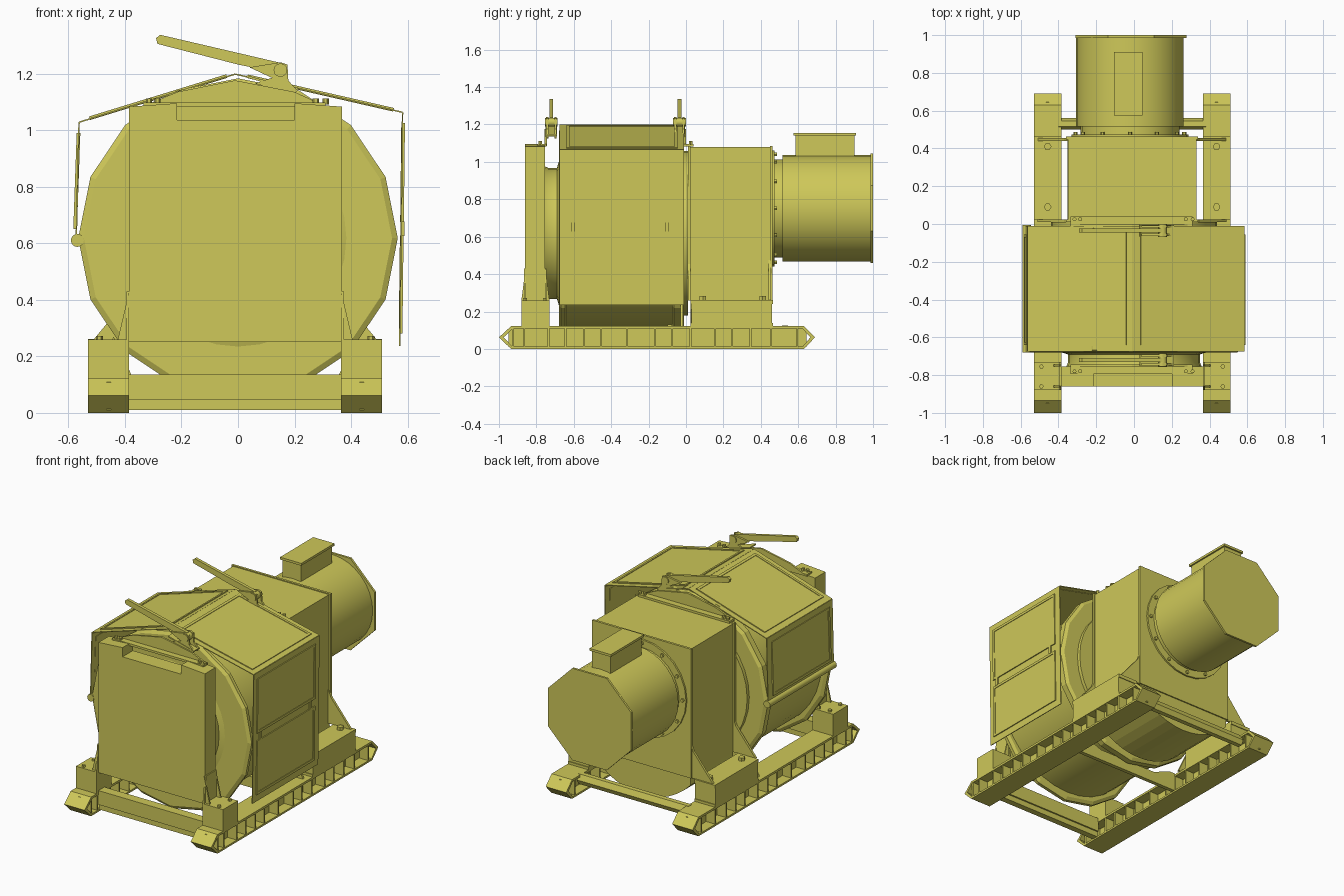
import bpy, bmesh, math
from mathutils import Vector

if "Cube" in bpy.data.objects:
    bpy.data.objects.remove(bpy.data.objects["Cube"])

paint = bpy.data.materials.new("yellow_paint")
paint.diffuse_color = (0.62, 0.58, 0.10, 1)
paint.use_nodes = True
paint.node_tree.nodes["Principled BSDF"].inputs["Base Color"].default_value = paint.diffuse_color


def finish(name, bm, smooth=False):
    bmesh.ops.recalc_face_normals(bm, faces=bm.faces)
    me = bpy.data.meshes.new(name)
    bm.to_mesh(me)
    bm.free()
    ob = bpy.data.objects.new(name, me)
    bpy.context.collection.objects.link(ob)
    me.materials.append(paint)
    if smooth:
        bpy.ops.object.select_all(action='DESELECT')
        ob.select_set(True)
        bpy.context.view_layer.objects.active = ob
        bpy.ops.object.shade_smooth_by_angle(angle=math.radians(40))
    return ob


def prism(name, pts, a, b, axis='y', smooth=False):
    """Extrude an outline from a to b. axis y: pts are (x,z); x: (y,z); z: (x,y)."""
    def at(p, t):
        return {'y': (p[0], t, p[1]), 'x': (t, p[0], p[1]), 'z': (p[0], p[1], t)}[axis]
    bm = bmesh.new()
    lo = [bm.verts.new(at(p, a)) for p in pts]
    hi = [bm.verts.new(at(p, b)) for p in pts]
    n = len(pts)
    bm.faces.new(lo)
    bm.faces.new(hi)
    for i in range(n):
        bm.faces.new((lo[i], lo[(i + 1) % n], hi[(i + 1) % n], hi[i]))
    return finish(name, bm, smooth)


def box(name, x0, x1, y0, y1, z0, z1):
    return prism(name, [(x0, z0), (x1, z0), (x1, z1), (x0, z1)], y0, y1)


def lathe(name, profile, cx, cz, n, smooth=False, turn=0.0):
    """Revolve (radius, y) pairs about a y axis and cap both ends."""
    bm = bmesh.new()
    rings = []
    for r, y in profile:
        angles = [turn + 2 * math.pi * i / n for i in range(n)]
        rings.append([bm.verts.new((cx + r * math.cos(t), y, cz + r * math.sin(t))) for t in angles])
    for A, B in zip(rings, rings[1:]):
        for i in range(n):
            j = (i + 1) % n
            bm.faces.new((A[i], A[j], B[j], B[i]))
    bm.faces.new(rings[0])
    bm.faces.new(rings[-1])
    return finish(name, bm, smooth)


def bolt(name, x, y, z, r=0.014, h=0.02):
    pts = [(x + r * math.cos(k * math.pi / 3), y + r * math.sin(k * math.pi / 3)) for k in range(6)]
    prism(name, pts, z, z + h, 'z')


def strip(name, p, q, y0, y1, t):
    """Thin slab along the segment p-q in the xz plane."""
    p, q = Vector(p), Vector(q)
    d = (q - p).normalized()
    n = Vector((-d.y, d.x)) * t / 2
    prism(name, [p - n, q - n, q + n, p + n], y0, y1)


def panel(name, p, q, y0, y1, w=0.016):
    """Door panel with a raised border."""
    p, q = Vector(p), Vector(q)
    d = (q - p).normalized() * w
    strip(name, p, q, y0, y1, 0.006)
    for k, (a, b, u, v) in enumerate([(p, q, y0, y0 + w), (p, q, y1 - w, y1),
                                      (p, p + d, y0, y1), (q - d, q, y0, y1)]):
        strip(f"{name}_border_{k}", a, b, u, v, 0.013)


CX = -0.01

# Skids: pointed hollow beam with web and ribs
outer = [(-1, .062), (-.935, .122), (.63, .122), (.69, .062), (.63, 0), (-.935, 0)]
inner = [(-.975, .062), (-.928, .108), (.623, .108), (.665, .062), (.623, .012), (-.928, .012)]
for s, side in ((-1, "left"), (1, "right")):
    xa, xb = sorted((CX + s * .375, CX + s * .52))
    bm = bmesh.new()
    R = [[bm.verts.new((x, y, z)) for y, z in o] for x in (xa, xb) for o in (outer, inner)]
    for A, B in ((0, 1), (2, 3), (0, 2), (1, 3)):
        for i in range(6):
            j = (i + 1) % 6
            bm.faces.new((R[A][i], R[A][j], R[B][j], R[B][i]))
    finish(f"skid_{side}", bm)
    box(f"skid_web_{side}", CX + s * .44, CX + s * .455, -.95, .645, .01, .11)
    for k, y in enumerate((-.93, -.87, -.74, -.65, -.55, -.46, -.32, -.17, -.08, .02, .15, .24, .34, .45, .59)):
        box(f"skid_rib_{side}_{k}", xa + .003, xb - .003, y, y + .01, .01, .11)

    # Feet, bolts and gussets
    box(f"front_foot_{side}", xa, xb, -.88, -.73, .12, .26)
    box(f"rear_foot_{side}", xa, xb, .03, .46, .12, .24)
    box(f"rear_foot_top_{side}", xa, xb, .025, .465, .24, .262)
    box(f"rear_foot_base_{side}", xa, xb, .025, .465, .12, .138)
    for y in (.09, .41):
        bolt(f"rear_foot_bolt_{side}", CX + s * .447, y, .262, .02)
    for y in (-.86, -.755):
        bolt(f"front_foot_bolt_{side}", CX + s * .48, y, .26, .012, .012)
    tri = [(CX + s * .33, .5), (CX + s * .36, .43), (CX + s * .5, .26), (CX + s * .33, .26)]
    for y in (.01, .44):
        prism(f"rear_gusset_{side}", tri, y, y + .015)
    gus = [(-.88, .26), (-.858, .43), (-.752, .43), (-.73, .26)]
    prism(f"front_gusset_web_{side}", gus, CX + s * .375, CX + s * .385, 'x')
    tri = [(CX + s * .375, .43), (CX + s * .415, .26), (CX + s * .375, .26)]
    for y in (-.865, -.755):
        prism(f"front_gusset_{side}", tri, y, y + .01)
    prism(f"drum_side_gusset_{side}", [(CX + s * .49, .12), (CX + s * .43, .27), (CX + s * .36, .12)], -.03, -.015)

# Cross members
box("front_cross_beam", -.39, .37, -.86, -.80, .045, .135)
box("front_cross_base", -.39, .37, -.85, -.81, .01, .045)
lathe_bar = [(.5, .09), (.515, .125), (.545, .125), (.56, .09), (.545, .06), (.515, .06)]
prism("rear_cross_bar", lathe_bar, -.40, .38, 'x')
prism("drum_cross_plate", [(-.39, .01), (.37, .01), (.37, .13), (.33, .13), (.2, .08), (-.22, .08), (-.35, .13), (-.39, .13)], -.10, -.075)

# Drum with 16-sided flanges, hub and inner collar
lathe("drum_barrel", [(.515, -.65), (.515, -.05)], 0, .618, 32, True)
for name, y0, y1 in (("front", -.68, -.635), ("rear", -.075, -.012)):
    lathe(f"drum_flange_{name}", [(.545, y0), (.565, y0 + .012), (.565, y1 - .012), (.545, y1)], 0, .618, 16)
lathe("front_hub", [(.36, -.76), (.35, -.735), (.35, -.69), (.40, -.675)], 0, .618, 32, True)
lathe("rear_hub", [(.44, -.02), (.44, .01)], 0, .618, 32, True)

# Front bearing housing with a notch in its top edge
prism("front_housing", [(-.385, .25), (.368, .25), (.368, 1.083), (.2, 1.095), (.2, 1.036),
                        (-.215, 1.036), (-.215, 1.095), (-.385, 1.083)], -.86, -.755)

# Rear gearbox: box top with round belly
belly = [(.46 * math.sin(t) + CX, .52 - .46 * math.cos(t)) for t in
         [math.radians(a) for a in range(-48, 49, 8)]]
prism("rear_gearbox", belly + [(.33, .26), (.33, 1.08), (-.35, 1.08), (-.35, .26)], .025, .455)
for name, y in (("front", .01), ("rear", .448)):
    box(f"gearbox_edge_plate_{name}", -.36, .34, y, y + .015, .26, 1.086)

# Motor, flange bolts, end plate and terminal box
MX, MZ = -.022, .752
lathe("motor_flange", [(.31, .46), (.31, .474)], MX, MZ, 24, True)
lathe("motor_neck", [(.262, .47), (.262, .52)], MX, MZ, 24, True)
lathe("motor_body", [(.285, .515), (.285, .99)], MX, MZ, 32, True)
lathe("motor_end_plate", [(.318, .986), (.318, 1.0)], MX + .005, MZ, 8, turn=math.pi / 8)
for k in range(12):
    t = math.pi * k / 6
    lathe("motor_flange_bolt", [(.011, .47), (.011, .486)], MX + .288 * math.cos(t), MZ + .288 * math.sin(t), 6)
box("terminal_box", -.095, .035, .585, .90, .98, 1.145)
box("terminal_box_lid", -.105, .045, .575, .91, 1.14, 1.155)

# Sheet hood over the drum, with framed panels and a roller on its open side
hood = [(-.572, .62), (-.562, 1.028), (-.01, 1.198), (.582, 1.063), (.572, .236)]
names = ("left_side", "left_roof", "right_roof", "right_side")
for name, p, q in zip(names, hood, hood[1:]):
    strip(f"hood_{name}", p, q, -.675, -.01, .005)
panel("left_side_panel", (-.576, .65), (-.564, .99), -.64, -.055)
panel("left_roof_panel", (-.525, 1.042), (-.04, 1.191), -.64, -.045)
panel("right_roof_panel", (.035, 1.19), (.55, 1.072), -.64, -.045)
panel("right_side_panel_low", (.575, .28), (.579, .627), -.64, -.055)
panel("right_side_panel_high", (.58, .675), (.584, 1.025), -.64, -.055)
for y in (-.615, -.11):
    box("right_side_latch", .574, .588, y, y + .02, .625, .677)
lathe("hood_roller", [(.023, -.68), (.023, -.005)], -.568, .61, 16, True)

# Brake brackets and lever handles, front and rear
for name, y, out in (("front", -.72, -1), ("rear", -.035, 1)):
    ya, yb = sorted((y + out * .025, y + out * .075))
    box(f"brake_bracket_{name}", -.335, .31, ya, yb, 1.083, 1.097)
    arch = [(-.335, 1.085), (-.215, 1.135), (-.01, 1.176), (.2, 1.135), (.31, 1.085)]
    yp = y + out * .03
    prism(f"brake_arch_{name}", arch, yp - .006, yp + .006)
    for x in (-.315, -.285, .275, .31):
        bolt(f"bracket_bolt_{name}", x, y + out * .06, 1.09, .011, .022)
    prism(f"lever_{name}", [(-.285, 1.305), (-.29, 1.325), (-.275, 1.337), (.15, 1.238), (.155, 1.2), (0, 1.232)],
          y - .01, y + .01)
    ear = [(.04, 1.222), (.15, 1.24), (.175, 1.232), (.178, 1.175), (.21, 1.14), (.2, 1.125), (.06, 1.165),
           (.12, 1.185)]
    for s in (-1, 1):
        prism(f"lever_ear_{name}", ear, y + s * .022 - .006, y + s * .022 + .006)
    lathe(f"lever_pivot_{name}", [(.024, y - .034), (.024, y + .034)], .15, 1.212, 12, True)
    strip(f"brake_band_{name}", (.03, 1.19), (.21, 1.14), y - .03, y + .03, .008)
